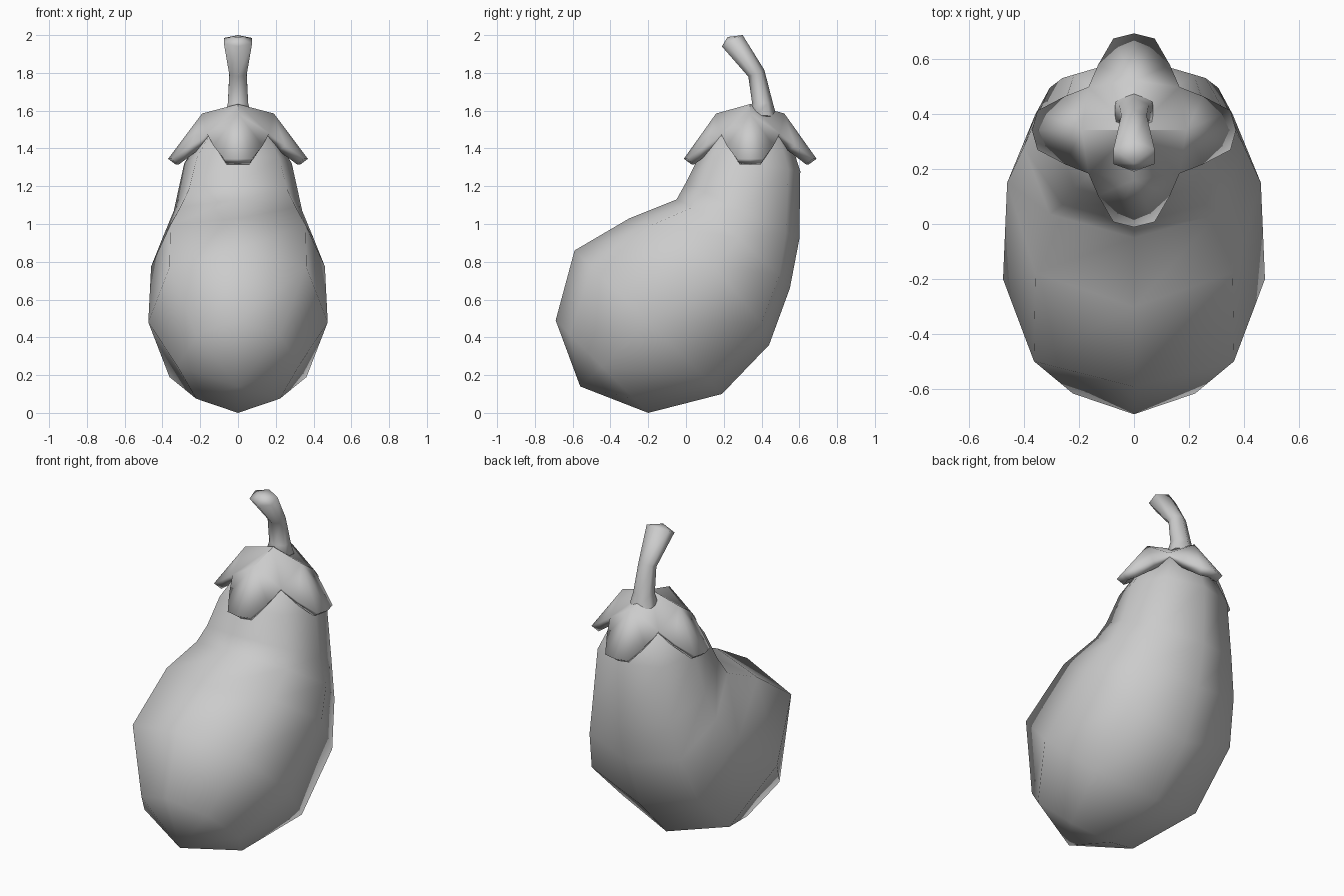
import bpy, bmesh, math
from mathutils import Vector

if "Cube" in bpy.data.objects:
    bpy.data.objects.remove(bpy.data.objects["Cube"])


def make(name, verts, faces):
    me = bpy.data.meshes.new(name)
    me.from_pydata(verts, [], faces)
    bm = bmesh.new()
    bm.from_mesh(me)
    bmesh.ops.recalc_face_normals(bm, faces=bm.faces)
    bm.to_mesh(me)
    bm.free()
    ob = bpy.data.objects.new(name, me)
    bpy.context.collection.objects.link(ob)
    return ob


def loft(name, start, rings, end, n):
    """Loft tilted rings: front y, z, back y, z, half width, squareness, side shift."""
    verts, faces = [(0, *start)], []
    for yf, zf, yb, zb, w, square, shift in rings:
        mid = Vector((0, (yf + yb) / 2, (zf + zb) / 2))
        half = Vector((0, yf, zf)) - mid
        for i in range(n):
            a = 2 * math.pi * i / n
            k = 1 + square * math.sin(2 * a) ** 2
            bulge = Vector((0, shift, shift)) * math.sin(a) ** 2
            verts.append(mid + half * math.cos(a) * k + bulge
                         + Vector((w * math.sin(a) * k, 0, 0)))
    verts.append((0, *end))
    last = len(verts) - 1
    for i in range(n):
        j = (i + 1) % n
        faces.append((0, 1 + j, 1 + i))
        for r in range(len(rings) - 1):
            a, b = 1 + r * n, 1 + (r + 1) * n
            faces.append((a + i, a + j, b + j, b + i))
        faces.append((last, last - n + i, last - n + j))
    return make(name, verts, faces)


# Fruit body: bent, eight-sided, pole at the lower front
body = loft("fruit_body", (-0.56, 0.14), [
    (-0.69, 0.49, -0.20, 0.00, 0.32, -0.02, 0),
    (-0.59, 0.86, 0.19, 0.10, 0.475, 0.08, 0),
    (-0.30, 1.03, 0.44, 0.36, 0.46, 0.10, 0.08),
    (-0.05, 1.13, 0.55, 0.66, 0.40, 0.08, 0.03),
    (0.00, 1.22, 0.60, 0.92, 0.34, 0.08, 0),
    (0.07, 1.36, 0.605, 1.28, 0.285, 0.08, 0),
    (0.14, 1.49, 0.54, 1.48, 0.19, 0.05, 0),
], (0.35, 1.56), 8)

# Leafy cap: four drooping lobes around the top (x across, distance out, height)
lobe = [(0, 0.19, 1.585), (0, 0.37, 1.345),
        (0.165, 0.165, 1.48), (0.13, 0.25, 1.415), (0.075, 0.35, 1.345),
        (-0.13, 0.25, 1.415), (-0.075, 0.35, 1.345)]
verts, faces = [(0, 0.34, 1.635)], []
for q in range(4):
    c, s = math.cos(q * math.pi / 2), math.sin(q * math.pi / 2)
    for x, r, z in lobe:
        verts.append((x * c + r * s, 0.34 + 0.95 * (x * s - r * c), z))
for q in range(4):
    ridge, tip, nr, sr, tr, sl, tl = range(1 + q * 7, 8 + q * 7)
    nl = 1 + ((q + 3) % 4) * 7 + 2
    faces += [(0, nr, ridge), (0, ridge, nl), (ridge, nr, sr), (ridge, sl, nl),
              (ridge, sr, tr), (ridge, tl, sl), (ridge, tr, tip), (ridge, tip, tl)]
cap = make("leafy_cap", verts, faces)
if sum(p.normal.z for p in cap.data.polygons) < 0:
    cap.data.flip_normals()
sol = cap.modifiers.new("thickness", 'SOLIDIFY')
sol.thickness = 0.05
sol.offset = -1

# Bent stem flaring at the cut end
stem = loft("stem", (0.39, 1.54), [
    (0.33, 1.58, 0.48, 1.57, 0.08, 0, 0),
    (0.35, 1.64, 0.46, 1.64, 0.062, 0, 0),
    (0.33, 1.78, 0.415, 1.815, 0.053, 0, 0),
    (0.19, 1.94, 0.30, 2.00, 0.086, 0, 0),
], (0.22, 1.99), 6)

# Smooth shading, keeping only hard rims sharp
for ob, deg in ((body, 180), (cap, 60), (stem, 75)):
    bpy.ops.object.select_all(action='DESELECT')
    ob.select_set(True)
    bpy.context.view_layer.objects.active = ob
    bpy.ops.object.shade_smooth_by_angle(angle=math.radians(deg))
